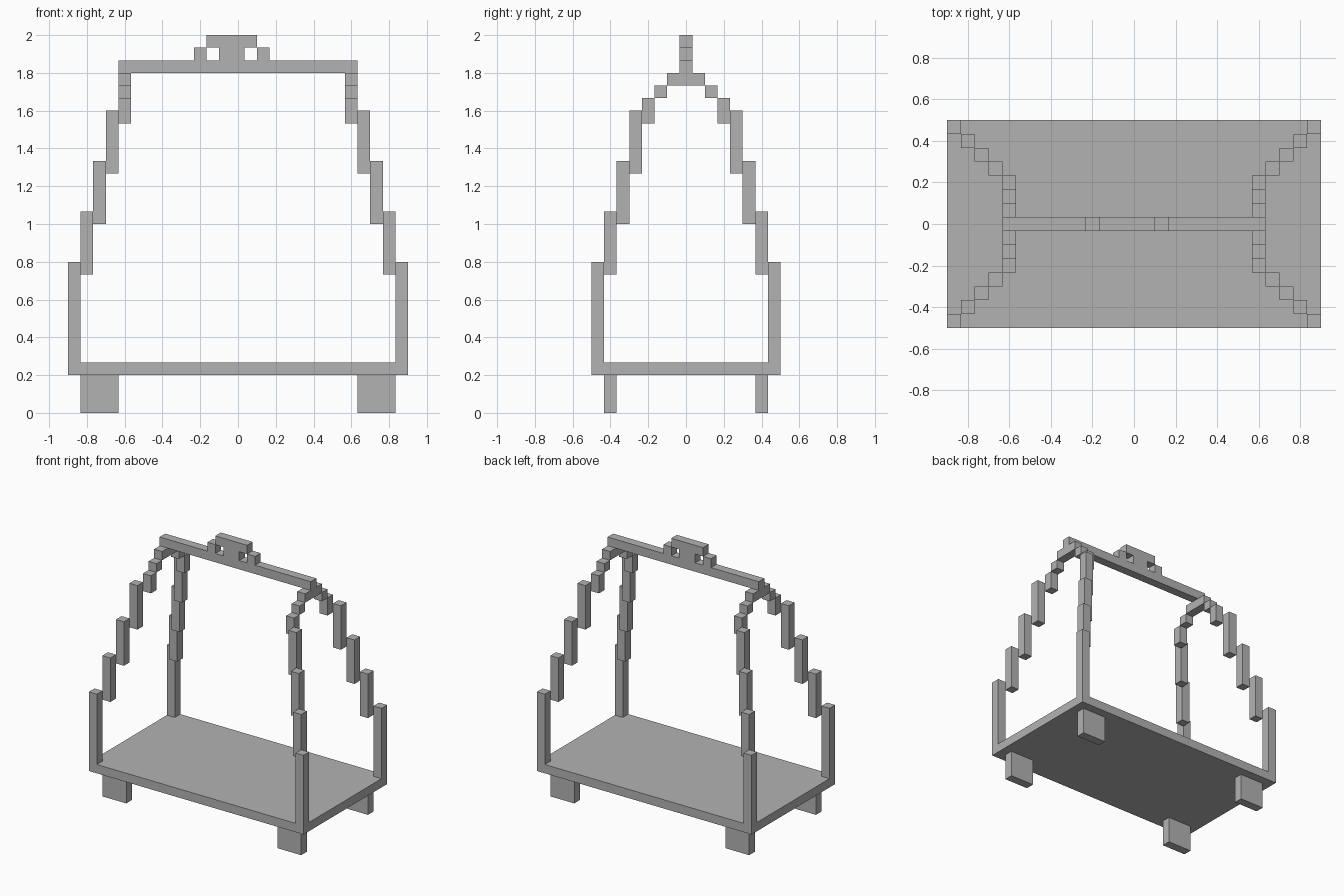
import bpy
import bmesh
from mathutils import Matrix, Vector

cube = bpy.data.objects.get("Cube")
if cube:
    bpy.data.objects.remove(cube, do_unlink=True)

UNIT = 2 / 30  # edge of one block

grey = bpy.data.materials.new("plain grey")
grey.use_nodes = True
COLOUR = (0.45, 0.45, 0.45, 1)
grey.diffuse_color = COLOUR
grey.node_tree.nodes["Principled BSDF"].inputs["Base Color"].default_value = COLOUR


def box(name, x, y, z):
    """Box spanning the given (low, high) ranges, in blocks."""
    low, high = (Vector(p) * UNIT for p in zip(x, y, z))
    bm = bmesh.new()
    matrix = Matrix.Translation((low + high) / 2) @ Matrix.Diagonal((*(high - low), 1))
    bmesh.ops.create_cube(bm, size=1, matrix=matrix)
    mesh = bpy.data.meshes.new(name)
    bm.to_mesh(mesh)
    bm.free()
    mesh.materials.append(grey)
    obj = bpy.data.objects.new(name, mesh)
    bpy.context.collection.objects.link(obj)
    return obj


def corner_box(name, x, y, z):
    """Box repeated at all four corners."""
    mirror = box(name, x, y, z).modifiers.new("four corners", "MIRROR")
    mirror.use_axis = (True, True, False)
    mirror.use_mirror_merge = False


# Base: feet and floor
corner_box("foot", (9.5, 12.5), (5.5, 6.5), (0, 3))
box("floor", (-13.5, 13.5), (-7.5, 7.5), (3, 4))

# Corner posts stepping inwards as they rise
corner_box("lower_post", (12.5, 13.5), (6.5, 7.5), (4, 12))
for i in range(3):
    x, y, z = 11.5 - i, 5.5 - i, 11 + 4 * i
    corner_box(f"stepped_post_{i + 1}", (x, x + 1), (y, y + 1), (z, z + 5))

# Gable arches at each end
for i, (bottom, top) in enumerate([(23, 25), (25, 26), (26, 27)]):
    y = 2.5 - i
    corner_box(f"gable_step_{i + 1}", (8.5, 9.5), (y, y + 1), (bottom, top))
for side, x in (("right", -9.5), ("left", 8.5)):
    box(f"gable_peak_{side}", (x, x + 1), (-0.5, 0.5), (26, 27))

# Ridge beam and its handle
RIDGE_Y = (-0.5, 0.5)
box("ridge_beam", (-9.5, 9.5), RIDGE_Y, (27, 28))
box("handle_right_step", (-3.5, -2.5), RIDGE_Y, (28, 29))
box("handle_middle", (-1.5, 0.5), RIDGE_Y, (28, 29))
box("handle_left_step", (1.5, 2.5), RIDGE_Y, (28, 29))
box("handle_top", (-2.5, 1.5), RIDGE_Y, (29, 30))
